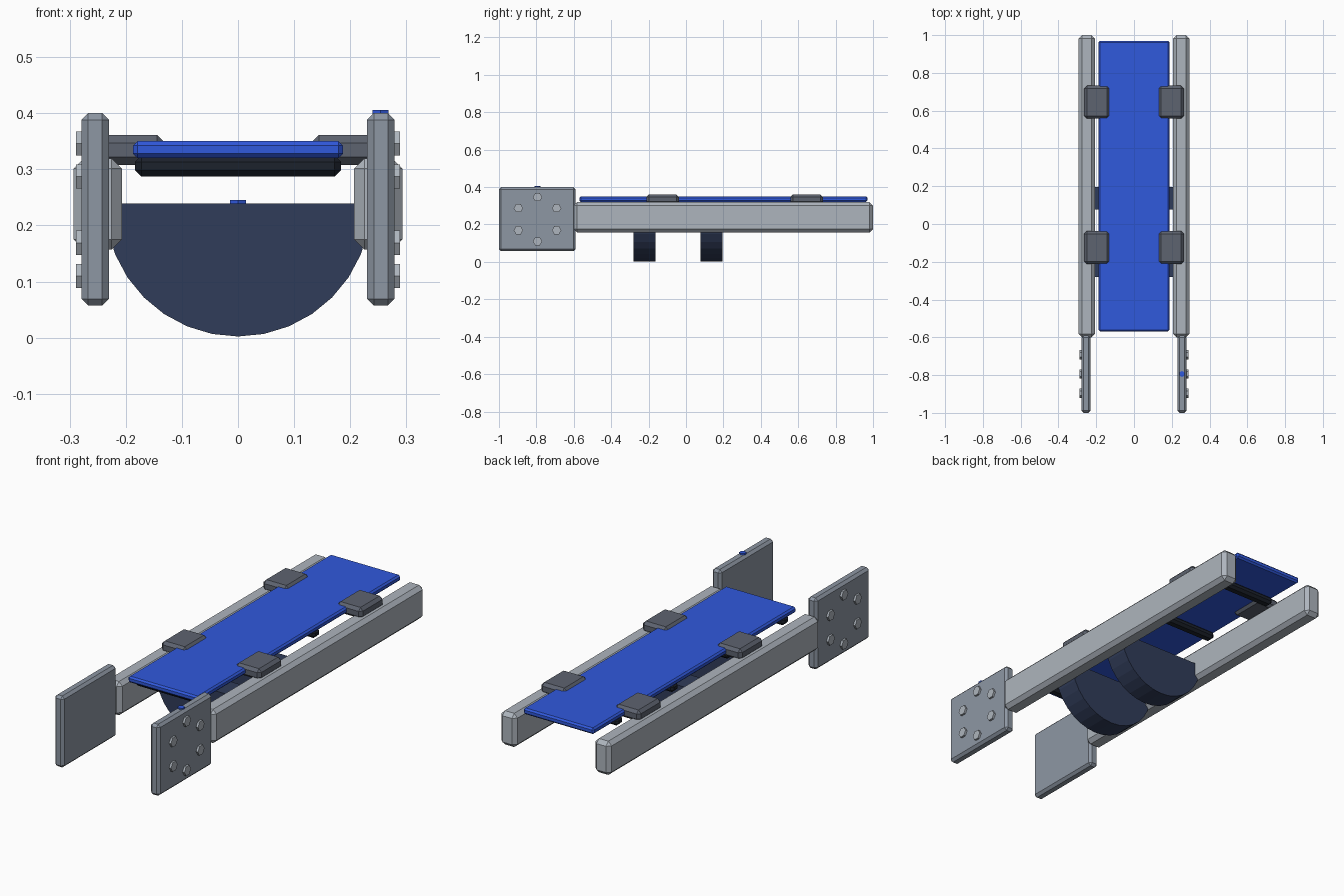
import bpy, math
from mathutils import Matrix

if "Cube" in bpy.data.objects:
    bpy.data.objects.remove(bpy.data.objects["Cube"])


def material(name, rgb):
    m = bpy.data.materials.new(name)
    m.diffuse_color = (*rgb, 1)
    m.use_nodes = True
    m.node_tree.nodes["Principled BSDF"].inputs["Base Color"].default_value = m.diffuse_color
    return m


RAIL = material("light_steel", (0.42, 0.46, 0.51))
PLATE = material("blue_grey_steel", (0.27, 0.31, 0.37))
CLAMP = material("dark_grey", (0.11, 0.125, 0.16))
BLUE = material("blue", (0.03, 0.1, 0.72))
NAVY = material("navy", (0.03, 0.045, 0.1))
BLACK = material("black", (0.012, 0.016, 0.025))


def box(name, lo, hi, bevel, mat):
    """Chamfered box between two corners."""
    bpy.ops.mesh.primitive_cube_add(
        size=1, location=[(a + b) / 2 for a, b in zip(lo, hi)])
    ob = bpy.context.object
    ob.name = name
    ob.data.transform(Matrix.Diagonal([abs(b - a) for a, b in zip(lo, hi)] + [1]))
    mod = ob.modifiers.new("chamfer", 'BEVEL')
    mod.width, mod.segments = bevel, 1
    ob.data.materials.append(mat)
    return ob


def hexagon(name, r, depth, loc, mat, along_x=False):
    """Six-sided stud, pointing up or along x."""
    bpy.ops.mesh.primitive_cylinder_add(vertices=6, radius=r, depth=depth, location=loc)
    ob = bpy.context.object
    ob.name = name
    if along_x:
        ob.data.transform(Matrix.Rotation(math.pi / 2, 4, 'Y'))
    ob.data.materials.append(mat)
    return ob


def cradle(name, y0, y1, r=0.237, zc=0.239, n=16):
    """Half-disc support with a flat top."""
    pts = [(-r * math.cos(math.pi * i / n), zc - r * math.sin(math.pi * i / n))
           for i in range(n + 1)]
    k = n + 1
    verts = [(x, y, z) for y in (y0, y1) for x, z in pts]
    faces = [tuple(range(k)), tuple(reversed(range(k, 2 * k)))]
    faces += [(i, i + k, (i + 1) % k + k, (i + 1) % k) for i in range(k)]
    me = bpy.data.meshes.new(name)
    me.from_pydata(verts, [], faces)
    me.materials.append(NAVY)
    bpy.context.collection.objects.link(bpy.data.objects.new(name, me))


# Mirrored sides: rail, end plate, bolts and clamps
for s, side in ((-1, "left"), (1, "right")):
    box(side + "_rail", (s * 0.207, -0.6, 0.157), (s * 0.293, 1.0, 0.319), 0.018, RAIL)
    box(side + "_end_plate", (s * 0.23, -1.0, 0.057), (s * 0.279, -0.59, 0.4), 0.012, PLATE)
    for i in range(6):
        a = math.pi / 2 + i * math.pi / 3
        hexagon(f"{side}_bolt_{i}", 0.025, 0.03,
                (s * 0.274, -0.794 + 0.118 * math.cos(a), 0.228 + 0.118 * math.sin(a)),
                RAIL, True)
    for i, y in enumerate((-0.125, 0.645)):
        box(f"{side}_clamp_{i}", (s * 0.13, y - 0.087, 0.308),
            (s * 0.264, y + 0.087, 0.361), 0.014, CLAMP)

# Central board and cross bars beneath it
box("board", (-0.187, -0.57, 0.32), (0.187, 0.97, 0.35), 0.008, BLUE)
for i, y in enumerate((-0.5, -0.08, 0.34, 0.76)):
    box(f"cross_bar_{i}", (-0.184, y - 0.025, 0.287), (0.184, y + 0.025, 0.325), 0.012, BLACK)

# Half-round cradles
cradle("front_cradle", -0.28, -0.163)
cradle("rear_cradle", 0.077, 0.195)

# Small blue buttons
hexagon("plate_button", 0.016, 0.012, (0.254, -0.794, 0.4), BLUE)
hexagon("cradle_button", 0.016, 0.012, (0, -0.22, 0.239), BLUE)
